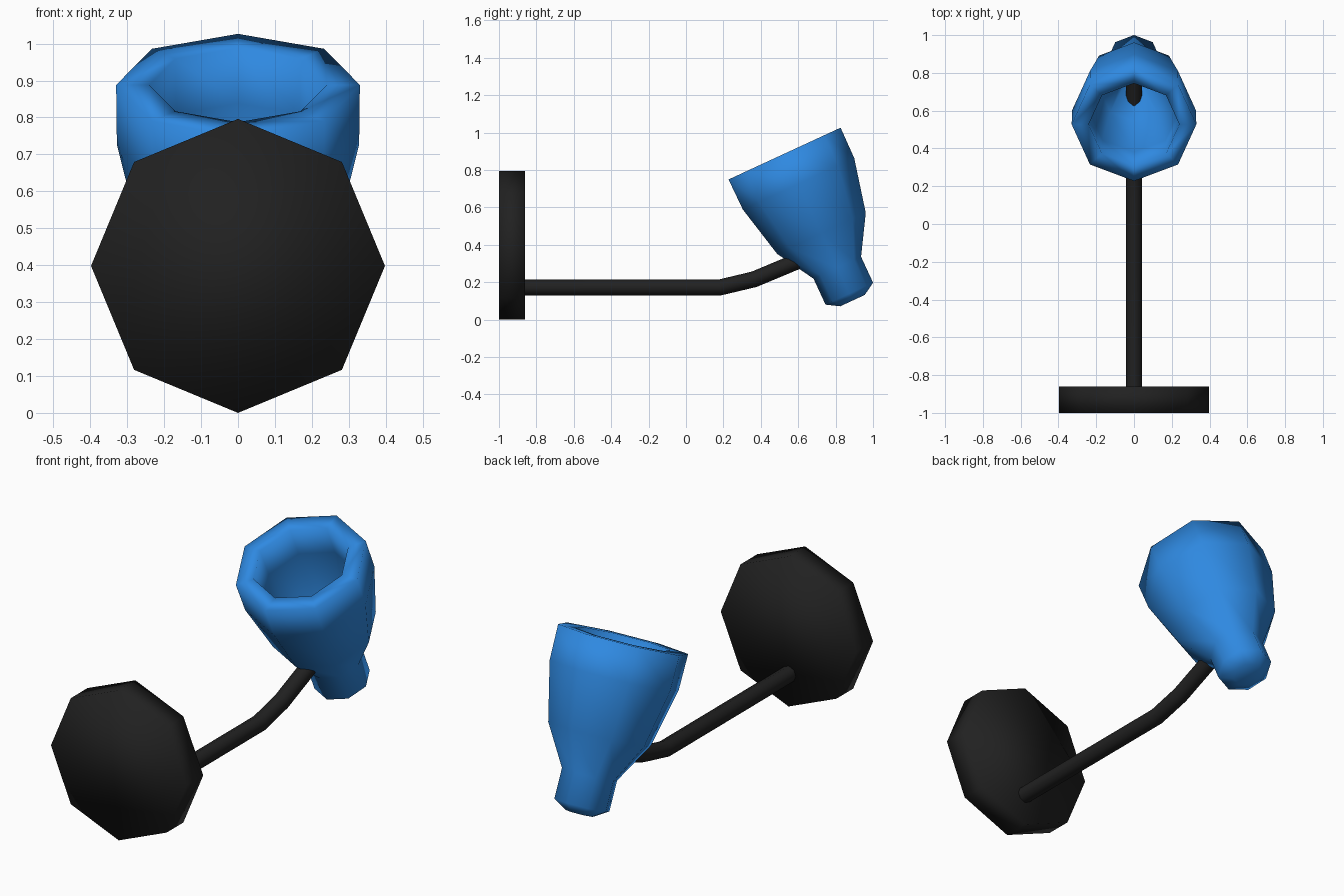
import bpy
import bmesh
from math import radians, tau

cube = bpy.data.objects.get("Cube")
if cube:
    bpy.data.objects.remove(cube, do_unlink=True)


def make_material(name, color):
    mat = bpy.data.materials.new(name)
    mat.use_nodes = True
    mat.diffuse_color = color
    mat.node_tree.nodes["Principled BSDF"].inputs["Base Color"].default_value = color
    return mat


black = make_material("matte black", (0.015, 0.015, 0.015, 1))
blue = make_material("bright blue", (0.028, 0.25, 0.75, 1))


def lathe(name, profile, mat, location, tilt, sides=8):
    """Turn (radius, height) points around local z, smooth shaded."""
    bm = bmesh.new()
    verts = [bm.verts.new((r, 0, h)) for r, h in profile]
    edges = [bm.edges.new(pair) for pair in zip(verts, verts[1:])]
    bmesh.ops.spin(bm, geom=verts + edges, cent=(0, 0, 0), axis=(0, 0, 1),
                   angle=tau, steps=sides, use_duplicate=False)
    bmesh.ops.remove_doubles(bm, verts=bm.verts, dist=0.0005)
    # close the open ends with flat caps
    bmesh.ops.holes_fill(bm, edges=[e for e in bm.edges if e.is_boundary], sides=sides)
    bmesh.ops.recalc_face_normals(bm, faces=bm.faces)
    for face in bm.faces:
        face.smooth = True
    mesh = bpy.data.meshes.new(name)
    bm.to_mesh(mesh)
    bm.free()
    mesh.materials.append(mat)
    obj = bpy.data.objects.new(name, mesh)
    obj.location = location
    obj.rotation_euler.x = radians(tilt)
    bpy.context.collection.objects.link(obj)
    return obj


# Octagonal mounting plate
lathe("mounting_plate", [(0.398, -0.07), (0.398, 0.07)], black, (0, -0.93, 0.398), 90)

# Thick-walled shade: inner cavity, flat rim, outer bell and socket neck
lathe("lamp_shade",
      [(0.05, -0.78), (0.05, -0.64), (0.178, -0.43), (0.237, -0.165), (0.24, 0),
       (0.33, 0), (0.328, -0.178), (0.261, -0.47), (0.14, -0.672),
       (0.14, -0.825), (0.072, -0.866)],
      blue, (0, 0.527, 0.888), 24.8)

# Bent arm running from the plate into the shade
curve = bpy.data.curves.new("arm", "CURVE")
curve.dimensions = "3D"
curve.bevel_depth = 0.043
curve.bevel_resolution = 2
curve.use_fill_caps = True
path = [(-0.9, 0.172), (0.18, 0.172), (0.365, 0.216), (0.58, 0.306), (0.8, 0.4)]
spline = curve.splines.new("POLY")
spline.points.add(len(path) - 1)
for point, (y, z) in zip(spline.points, path):
    point.co = (0, y, z, 1)
curve.materials.append(black)
arm = bpy.data.objects.new("arm", curve)
bpy.context.collection.objects.link(arm)
bpy.ops.object.select_all(action="DESELECT")
arm.select_set(True)
bpy.context.view_layer.objects.active = arm
bpy.ops.object.convert(target="MESH")
bpy.ops.object.shade_smooth_by_angle(angle=radians(60))
